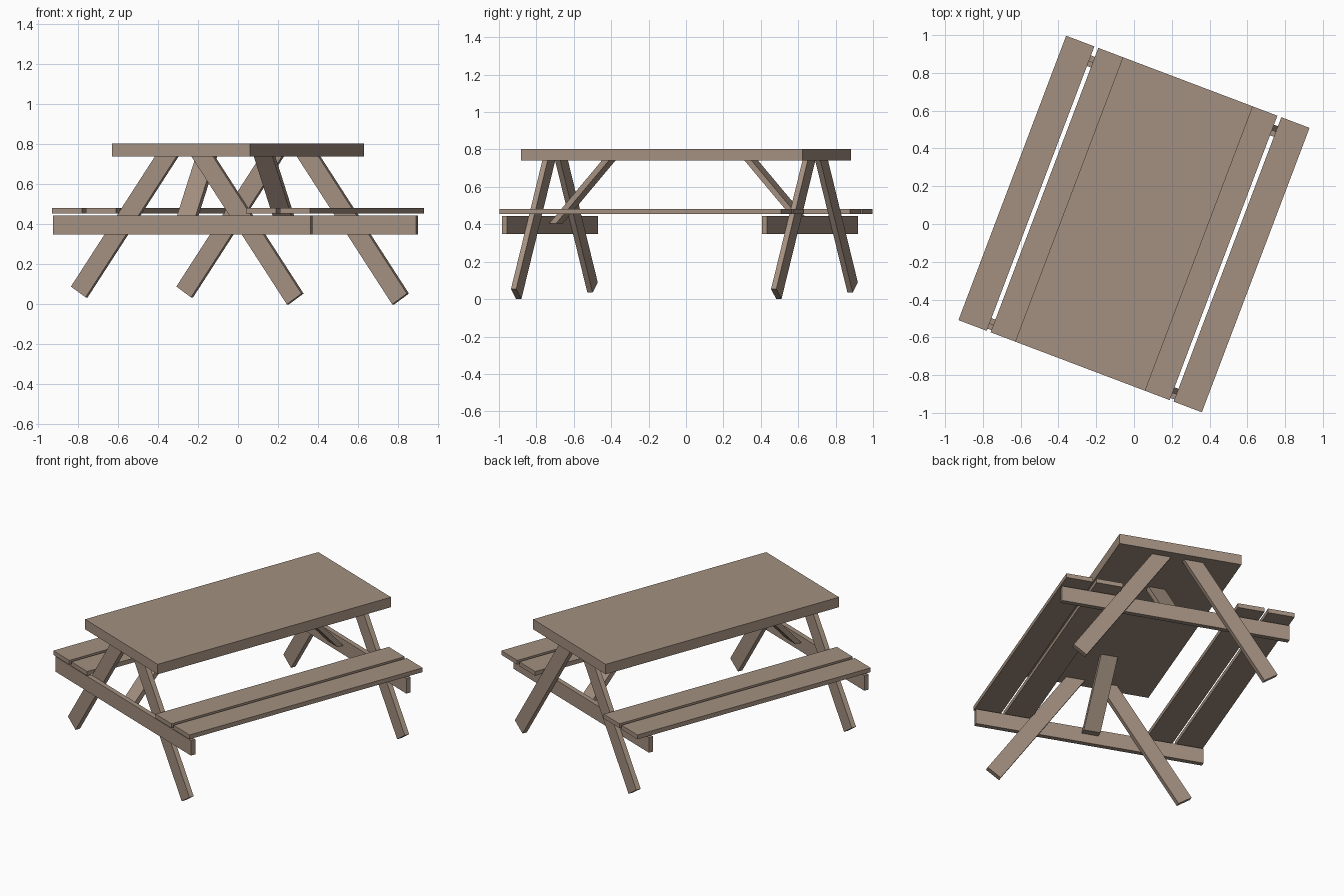
import bpy, bmesh, math
from mathutils import Matrix, Vector

cube = bpy.data.objects.get("Cube")
if cube:
    bpy.data.objects.remove(cube, do_unlink=True)

wood = bpy.data.materials.new("weathered_wood")
wood.use_nodes = True
colour = (0.37, 0.28, 0.218, 1)
wood.diffuse_color = colour
wood.node_tree.nodes["Principled BSDF"].inputs["Base Color"].default_value = colour

# The whole table is turned on the ground
TURN = Matrix.Rotation(math.radians(-20.74), 4, 'Z')


def prism(name, profile, extrude):
    """Extrude a flat outline into a plank."""
    bm = bmesh.new()
    face = bm.faces.new([bm.verts.new(p) for p in profile])
    ext = bmesh.ops.extrude_face_region(bm, geom=[face])
    moved = [v for v in ext["geom"] if isinstance(v, bmesh.types.BMVert)]
    bmesh.ops.translate(bm, verts=moved, vec=Vector(extrude))
    bmesh.ops.recalc_face_normals(bm, faces=bm.faces)
    mesh = bpy.data.meshes.new(name)
    bm.to_mesh(mesh)
    bm.free()
    mesh.materials.append(wood)
    obj = bpy.data.objects.new(name, mesh)
    obj.matrix_world = TURN
    bpy.context.collection.objects.link(obj)


def board(name, x0, x1, y0, y1, z0, z1):
    prism(name, [(x0, y0, z0), (x1, y0, z0), (x1, y1, z0), (x0, y1, z0)],
          (0, 0, z1 - z0))


HALF = 0.805      # half length of the table
UNDER = 0.74      # underside of the table top
THICK = 0.03      # thickness of the frame timber
WIDTH = 0.095     # width of the frame timber
SLOPE = 0.69      # sideways run of a leg per unit of height

# Table top
board("table_top", -0.368, 0.368, -HALF, HALF, UNDER, 0.803)

# Two planks for each bench
for side, word in ((-1, "right"), (1, "left")):
    for part, inner in (("inner", 0.347), ("outer", 0.529)):
        a, b = sorted((side * inner, side * (inner + 0.16)))
        board(f"{word}_bench_{part}_plank", a, b, -HALF, HALF, 0.455, 0.482)


def leg(name, side, y, foot):
    """Slanted leg, cut flat below the top and square at the foot."""
    tilt = math.atan(SLOPE)
    inner = 0.039
    low = inner + SLOPE * (UNDER - foot)
    outline = [(inner, UNDER), (inner + WIDTH / math.cos(tilt), UNDER),
               (low + WIDTH * math.cos(tilt), foot + WIDTH * math.sin(tilt)),
               (low, foot)]
    prism(name, [(side * x, y, z) for x, z in outline], (0, THICK, 0))


# Frame at each end: cross rail, pair of legs, diagonal brace
for end, rail_y in (("front", -0.793), ("back", 0.694)):
    board(f"{end}_cross_rail", -0.687, 0.687, rail_y, rail_y + THICK, 0.348, 0.443)
    leg(f"{end}_right_leg", -1, rail_y + THICK, 0.035)
    leg(f"{end}_left_leg", 1, rail_y + THICK, 0)

    inward = 1 if end == "front" else -1
    start = rail_y + THICK if end == "front" else rail_y
    outline = [(0, 0.405), (0.04, 0.405), (0.34, UNDER), (0.3, UNDER)]
    prism(f"{end}_brace", [(-0.05, start + inward * d, z) for d, z in outline],
          (0.1, 0, 0))
